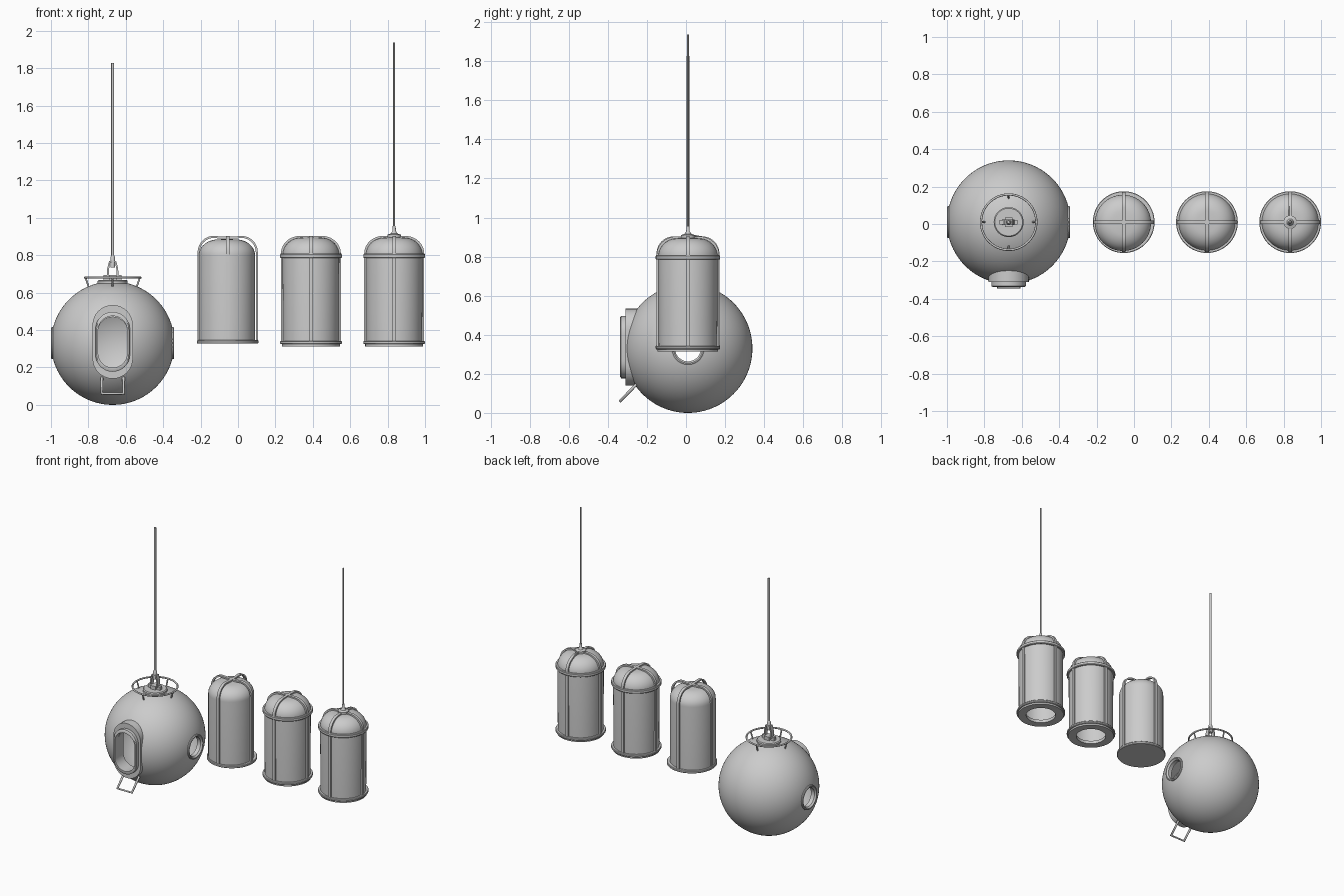
import bpy, bmesh
from math import sin, cos, pi, radians
from mathutils import Vector, Matrix

if "Cube" in bpy.data.objects:
    bpy.data.objects.remove(bpy.data.objects["Cube"])


def skin(name, rings, loc=(0, 0, 0), loop=False, cap=False, rot=None):
    """Join equal-sized closed rings of points with quads."""
    bm = bmesh.new()
    vs = [[bm.verts.new(p) for p in r] for r in rings]
    n = len(rings[0])
    for k in range(len(vs) if loop else len(vs) - 1):
        a, b = vs[k], vs[(k + 1) % len(vs)]
        for i in range(n):
            j = (i + 1) % n
            bm.faces.new((a[i], a[j], b[j], b[i]))
    if cap:
        bm.faces.new(vs[0])
        bm.faces.new(vs[-1])
    if rot:
        bm.transform(rot)
    bmesh.ops.remove_doubles(bm, verts=bm.verts, dist=1e-5)
    bmesh.ops.recalc_face_normals(bm, faces=bm.faces)
    me = bpy.data.meshes.new(name)
    bm.to_mesh(me)
    bm.free()
    ob = bpy.data.objects.new(name, me)
    ob.location = loc
    bpy.context.collection.objects.link(ob)
    return ob


def lathe(name, profile, loc, n=64, **kw):
    rings = [[(r * cos(2 * pi * i / n), r * sin(2 * pi * i / n), z) for i in range(n)]
             for r, z in profile]
    return skin(name, rings, loc, **kw)


def stadium(hw, hh, y, n=16):
    pts = []
    for s in (1, -1):
        for i in range(n + 1):
            a = pi * i / n + (0 if s > 0 else pi)
            pts.append((hw * cos(a), y, hw * sin(a) + s * (hh - hw)))
    return pts


def band(name, path, width, thick, loc, angle=0):
    """Flat strap along an (r, z) path, thickened inward."""
    P = [Vector(p) for p in path]
    rings = []
    for i, p in enumerate(P):
        t = (P[min(i + 1, len(P) - 1)] - P[max(i - 1, 0)]).normalized()
        q = p + Vector((t.y, -t.x)) * thick
        w = width / 2
        rings.append([(p.x, -w, p.y), (p.x, w, p.y), (q.x, w, q.y), (q.x, -w, q.y)])
    return skin(name, rings, loc, cap=True, rot=Matrix.Rotation(angle, 4, 'Z'))


def tube(name, pts, r, loc, cyclic=False):
    cu = bpy.data.curves.new(name, 'CURVE')
    cu.dimensions = '3D'
    cu.bevel_depth = r
    cu.bevel_resolution = 3
    cu.use_fill_caps = True
    sp = cu.splines.new('POLY')
    sp.points.add(len(pts) - 1)
    for q, p in zip(sp.points, pts):
        q.co = (*p, 1)
    sp.use_cyclic_u = cyclic
    ob = bpy.data.objects.new(name, cu)
    ob.location = loc
    bpy.context.collection.objects.link(ob)
    return ob


def shoulder(r, z0, z1, corner, n=10):
    """Rounded shoulder from wall radius r up to a gently crowned top."""
    h = z1 - z0
    return [(r - corner + corner * cos(pi / 2 * i / n),
             z0 + (h - 0.006) * sin(pi / 2 * i / n)) for i in range(n + 1)]


# ---- spherical chamber: hollow hull cut by portholes and hatch ----
R, C = 0.33, (-0.67, 0.01, 0.33)
arc = [i * pi / 48 for i in range(49)]
hull = lathe("sphere_hull", [(R * sin(a), -R * cos(a)) for a in arc], C, n=96)
sol = hull.modifiers.new("wall", 'SOLIDIFY')
sol.thickness = 0.015
sol.offset = -1
side = Matrix.Rotation(pi / 2, 4, 'Y')
cutters = [
    lathe("porthole_cutter", [(0.07, -0.5), (0.07, 0.5)], C, cap=True, rot=side),
    skin("hatch_cutter", [stadium(0.079, 0.139, -0.5), stadium(0.079, 0.139, -0.1)],
         C, cap=True)]
for c in cutters:
    m = hull.modifiers.new("cut", 'BOOLEAN')
    m.object = c
    m.operation = 'DIFFERENCE'
    m.solver = 'EXACT'
bpy.context.view_layer.objects.active = hull
hull.select_set(True)
for m in list(hull.modifiers):
    bpy.ops.object.modifier_apply(modifier=m.name)
for c in cutters:
    bpy.data.objects.remove(c)

# porthole rims
for s, nm in ((1, "right"), (-1, "left")):
    lathe("porthole_rim_" + nm,
          [(0.086, s * 0.29), (0.086, s * 0.325), (0.081, s * 0.329), (0.075, s * 0.329),
           (0.066, s * 0.318), (0.066, s * 0.29)], C, loop=True, rot=side)

# hatch collar and stepped lip
skin("hatch_collar", [stadium(*p) for p in (
    (0.108, 0.197, -0.25), (0.108, 0.197, -0.32), (0.092, 0.16, -0.32), (0.092, 0.16, -0.342),
    (0.086, 0.152, -0.347), (0.078, 0.138, -0.347), (0.078, 0.138, -0.25))],
    (C[0], C[1], 0.337), loop=True)

# boarding step
tube("boarding_step", [(-0.058, -0.25, 0.15), (-0.058, -0.337, 0.06),
                       (0.058, -0.337, 0.06), (0.058, -0.25, 0.15)], 0.008, (C[0], 0, 0))

# top guard ring with four struts
top = (C[0], C[1], 0)
tube("guard_ring", [(0.148 * cos(2 * pi * i / 64), 0.148 * sin(2 * pi * i / 64), 0.68)
                    for i in range(64)], 0.006, top, True)
for k in range(4):
    c, s = cos(k * pi / 2), sin(k * pi / 2)
    tube(f"guard_strut_{k}", [(0.145 * c, 0.145 * s, 0.68), (0.128 * c, 0.128 * s, 0.63)],
         0.005, top)

# lifting plate, cross base, shackle and cable
lathe("lifting_plate", [(0, 0.64), (0.08, 0.64), (0.08, 0.662), (0.074, 0.668), (0, 0.668)], top)
for nm, half, w, a in (("x", 0.048, 0.025, 0), ("y", 0.026, 0.04, pi / 2)):
    band("shackle_base_" + nm, [(-half, 0.693), (half, 0.693)], w, 0.03, top, a)
band("shackle", [(-0.032, 0.68), (-0.029, 0.73), (-0.019, 0.768), (0.019, 0.768),
                 (0.029, 0.73), (0.032, 0.68)], 0.03, 0.01, top)
lathe("cable_socket", [(0, 0.735), (0.013, 0.735), (0.013, 0.79), (0.007, 0.80), (0, 0.80)],
      top, n=24)
tube("sphere_cable", [(0, 0, 0.78), (0, 0, 1.828)], 0.008, top)

# ---- plain bell: closed body with free-standing hoops ----
B1 = (-0.055, 0.01, 0)
lathe("plain_bell_body", [(0, 0.335), (0.15, 0.335)] + shoulder(0.15, 0.80, 0.89, 0.10)
      + [(0, 0.888)], (-0.059, 0.006, 0))
lathe("plain_bell_flange", [(0, 0.328), (0.162, 0.328), (0.165, 0.332), (0.165, 0.342),
                            (0.162, 0.346), (0, 0.346)], B1)
half = [(0.161, 0.34)] + shoulder(0.161, 0.815, 0.909, 0.085) + [(0.03, 0.9)]
for k in range(2):
    band(f"plain_bell_hoop_{k}", [(-r, z) for r, z in half] + half[::-1], 0.02, 0.011,
         B1, k * pi / 2)

# ---- two open-bottomed bells with banded domes ----
for nm, x in (("middle", 0.39), ("end", 0.835)):
    L = (x, 0.01, 0)
    lathe(nm + "_bell_body",
          [(0.10, 0.313), (0.155, 0.313), (0.155, 0.33), (0.15, 0.33)]
          + shoulder(0.152, 0.80, 0.90, 0.10) + [(0, 0.896), (0, 0.88)]
          + shoulder(0.14, 0.79, 0.885, 0.10)[::-1] + [(0.14, 0.335), (0.10, 0.335)],
          L, loop=True)
    for part, z0, z1 in (("base_flange", 0.325, 0.342), ("dome_band", 0.785, 0.808)):
        lathe(f"{nm}_bell_{part}", [(0.145, z0), (0.162, z0), (0.165, z0 + 0.004),
                                    (0.165, z1 - 0.004), (0.162, z1), (0.145, z1)],
              L, loop=True)
    half = [(0.16, 0.335)] + shoulder(0.16, 0.81, 0.909, 0.10) + [(0.02, 0.904)]
    for k in range(2):
        band(f"{nm}_bell_strap_{k}", [(-r, z) for r, z in half] + half[::-1], 0.02, 0.012,
             L, k * pi / 2)

# end bell lifting boss, latch and cable
lathe("end_bell_boss", [(0, 0.89), (0.036, 0.89), (0.036, 0.91), (0.018, 0.916),
                        (0.009, 0.93), (0.008, 0.955), (0, 0.955)], L, n=32)
tube("end_bell_latch", [(-0.004, 0.03, 0.908), (-0.004, 0.085, 0.898)], 0.004, L)
tube("end_bell_cable", [(0, 0, 0.94), (0, 0, 1.938)], 0.005, L)

# smooth shading with crisp edges
bpy.ops.object.select_all(action='DESELECT')
for ob in bpy.context.scene.objects:
    if ob.type == 'MESH':
        ob.select_set(True)
        bpy.context.view_layer.objects.active = ob
bpy.ops.object.shade_smooth_by_angle(angle=radians(35))
